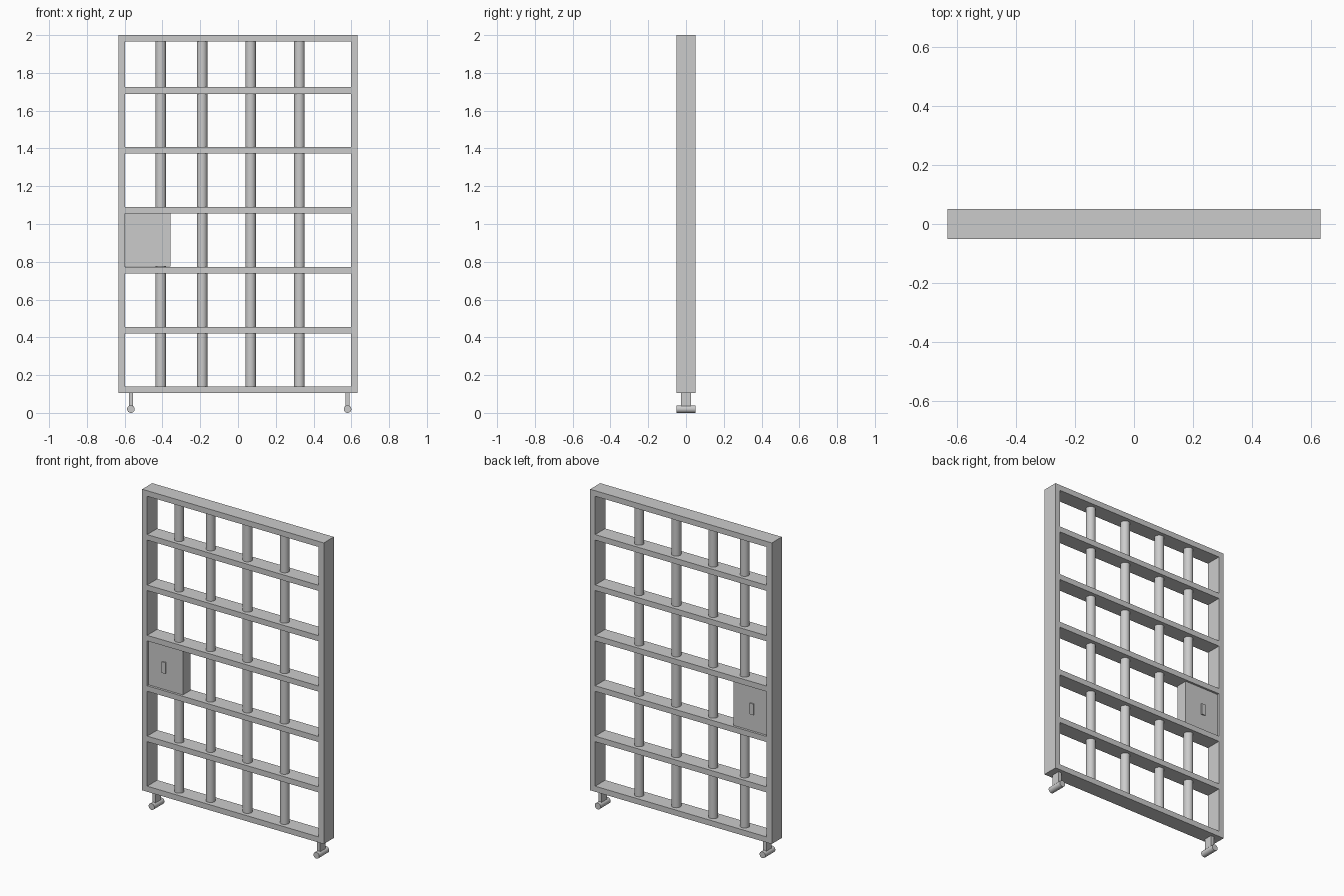
import bpy, math

if "Cube" in bpy.data.objects:
    bpy.data.objects.remove(bpy.data.objects["Cube"])

grey = bpy.data.materials.new("steel grey")
grey.diffuse_color = (0.6, 0.6, 0.6, 1)
grey.use_nodes = True
grey.node_tree.nodes["Principled BSDF"].inputs["Base Color"].default_value = grey.diffuse_color


def box(name, x0, x1, y0, y1, z0, z1):
    bpy.ops.mesh.primitive_cube_add(
        size=1, location=((x0 + x1) / 2, (y0 + y1) / 2, (z0 + z1) / 2))
    ob = bpy.context.object
    ob.name = name
    ob.scale = (x1 - x0, y1 - y0, z1 - z0)
    bpy.ops.object.transform_apply(location=False, rotation=False, scale=True)
    ob.data.materials.append(grey)
    return ob


def rod(name, loc, r, length, rot=(0, 0, 0)):
    bpy.ops.mesh.primitive_cylinder_add(
        vertices=32, radius=r, depth=length, location=loc, rotation=rot)
    ob = bpy.context.object
    ob.name = name
    ob.data.materials.append(grey)
    bpy.ops.object.shade_smooth_by_angle(angle=math.radians(40))
    return ob


W, IN, D = 0.632, 0.597, 0.05      # outer and inner half width, half depth
BOTTOM, TOP, T = 0.106, 2.0, 0.035

# outer frame
box("left_post", -W, -IN, -D, D, BOTTOM, TOP)
box("right_post", IN, W, -D, D, BOTTOM, TOP)
box("bottom_rail", -IN, IN, -D, D, BOTTOM, BOTTOM + T)
box("top_rail", -IN, IN, -D, D, TOP - T, TOP)

# cross rails
for i in range(5):
    z = 0.421 + i * 0.317
    box(f"cross_rail_{i + 1}", -IN, IN, -D, D, z, z + T)

# round upright bars
z0, z1 = BOTTOM + T, TOP - T
for i, x in enumerate((-0.409, -0.19, 0.067, 0.325)):
    rod(f"bar_{i + 1}", (x, 0, (z0 + z1) / 2), 0.028, z1 - z0)

# lock box with a small key plate on each side
box("lock_box", -IN, -0.358, -0.037, 0.037, 0.774, 1.055)
for name, s in (("front", -1), ("back", 1)):
    ya, yb = sorted((s * 0.037, s * 0.044))
    box(f"{name}_key_plate", -0.5, -0.474, ya, yb, 0.878, 0.948)

# legs and floor rollers
for name, x in (("left", -0.567), ("right", 0.58)):
    box(f"{name}_leg", x - 0.0105, x + 0.0105, -0.027, 0.027, 0.025, BOTTOM)
    rod(f"{name}_roller", (x, 0, 0.02), 0.02, 0.1, (math.pi / 2, 0, 0))
